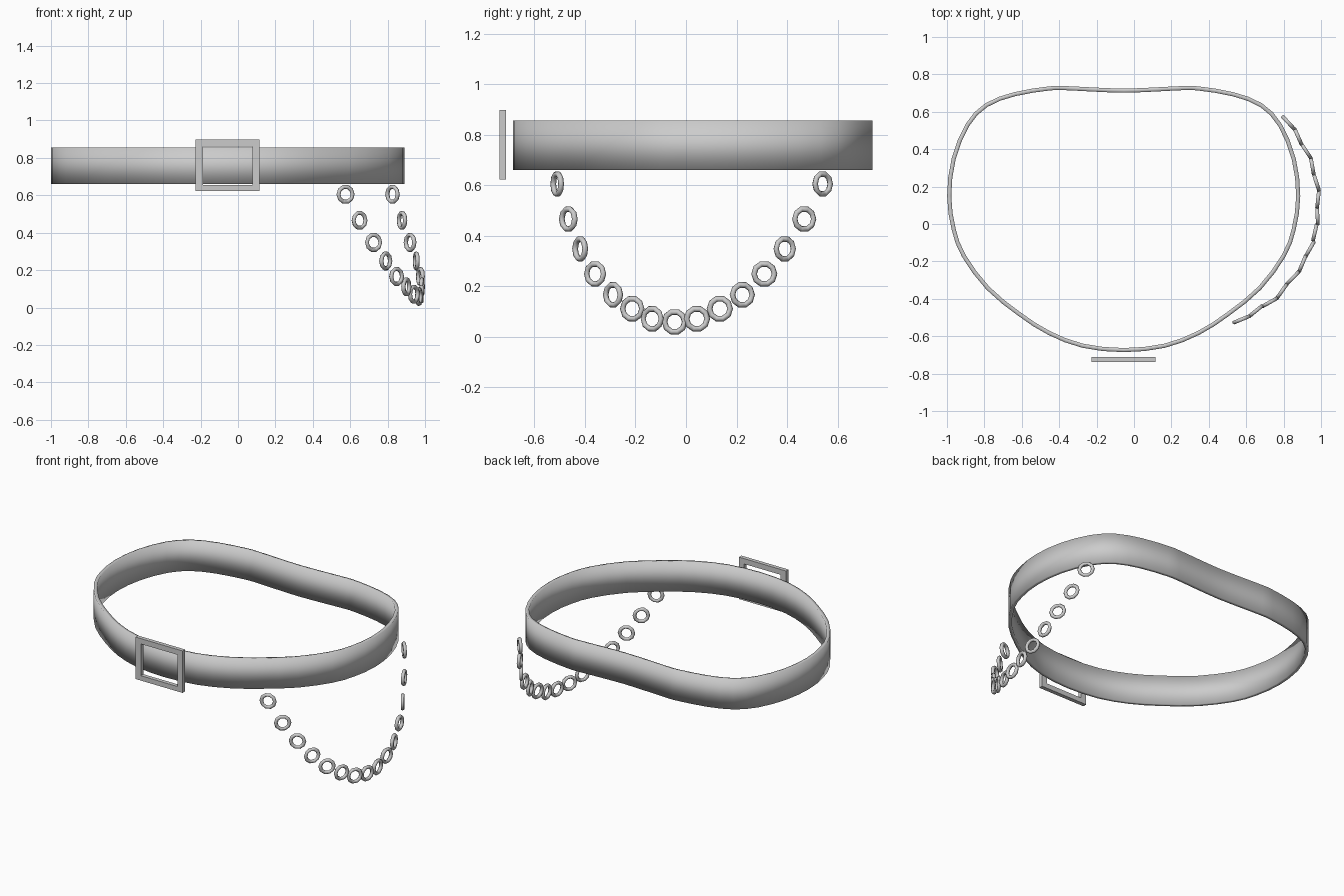
import bpy, bmesh, math
from mathutils import Vector

if "Cube" in bpy.data.objects:
    bpy.data.objects.remove(bpy.data.objects["Cube"])

steel = bpy.data.materials.new("grey")
steel.diffuse_color = (0.6, 0.6, 0.6, 1)
steel.use_nodes = True
steel.node_tree.nodes["Principled BSDF"].inputs["Base Color"].default_value = steel.diffuse_color


def add_object(name, bm, smooth):
    bmesh.ops.recalc_face_normals(bm, faces=bm.faces)
    for f in bm.faces:
        f.smooth = smooth
    mesh = bpy.data.meshes.new(name)
    bm.to_mesh(mesh)
    bm.free()
    mesh.materials.append(steel)
    ob = bpy.data.objects.new(name, mesh)
    bpy.context.collection.objects.link(ob)
    return ob


def loft_loops(bm, loops):
    """Bridge a closed series of closed loops."""
    rows = [[bm.verts.new(p) for p in loop] for loop in loops]
    n = len(rows[0])
    for a, b in zip(rows, rows[1:] + rows[:1]):
        for i in range(n):
            j = (i + 1) % n
            bm.faces.new((a[i], a[j], b[j], b[i]))


def smooth_loop(pts, steps):
    """Closed Catmull-Rom curve through the points."""
    out, n = [], len(pts)
    for i in range(n):
        p0, p1, p2, p3 = (pts[(i + k) % n] for k in (-1, 0, 1, 2))
        for s in range(steps):
            t = s / steps
            out.append(0.5 * (2 * p1 + (p2 - p0) * t
                              + (2 * p0 - 5 * p1 + 4 * p2 - p3) * t * t
                              + (3 * p1 - p0 - 3 * p2 + p3) * t ** 3))
    return out


# Belt: kidney-shaped half outline mirrored about its own centre line
CX = -0.055
half = [(0, -0.685), (0.22, -0.662), (0.405, -0.592), (0.565, -0.49),
        (0.735, -0.35), (0.865, -0.175), (0.92, -0.03), (0.944, 0.15),
        (0.92, 0.35), (0.845, 0.535), (0.74, 0.645), (0.585, 0.705),
        (0.405, 0.735), (0.325, 0.738), (0.165, 0.73), (0, 0.724)]
pts = [Vector((CX + x, y)) for x, y in half]
pts += [Vector((CX - x, y)) for x, y in half[-2:0:-1]]
outer = smooth_loop(pts, 2)
inner = []
for i, p in enumerate(outer):
    t = (outer[(i + 1) % len(outer)] - outer[i - 1]).normalized()
    inner.append(p + Vector((-t.y, t.x)) * 0.022)
bm = bmesh.new()
loft_loops(bm, [[(p.x, p.y, z) for p in loop] for loop, z in
                ((outer, 0.66), (outer, 0.856), (inner, 0.856), (inner, 0.66))])
add_object("belt", bm, True)


# Buckle: rectangular frame in front of the belt
def rect(x0, x1, z0, z1, y):
    return [(x0, y, z0), (x1, y, z0), (x1, y, z1), (x0, y, z1)]


big, hole = (-0.227, 0.115, 0.622, 0.897), (-0.187, 0.077, 0.654, 0.862)
bm = bmesh.new()
loft_loops(bm, [rect(*big, -0.738), rect(*big, -0.712),
                rect(*hole, -0.712), rect(*hole, -0.738)])
add_object("buckle", bm, False)

# Hanging chain: upright rings following a sagging path, twisted alternately
path = [Vector(p) for p in (
    (0.575, -0.51, 0.605), (0.65, -0.466, 0.466), (0.725, -0.419, 0.348),
    (0.79, -0.36, 0.249), (0.848, -0.289, 0.166), (0.90, -0.213, 0.111),
    (0.94, -0.134, 0.071), (0.967, -0.045, 0.059), (0.981, 0.043, 0.071),
    (0.984, 0.134, 0.111), (0.975, 0.223, 0.166), (0.953, 0.31, 0.249),
    (0.92, 0.391, 0.348), (0.877, 0.468, 0.466), (0.826, 0.541, 0.605))]
MAJOR, MINOR, SIDES, TUBE = 0.041, 0.0115, 10, 6
last = len(path) - 1
for i, c in enumerate(path):
    d = path[min(i + 1, last)] - path[max(i - 1, 0)]
    side = (i > last / 2) - (i < last / 2)
    a = math.atan2(d.y, d.x) + math.radians(8) * side * (-1) ** i
    along = Vector((math.cos(a), math.sin(a), 0))
    across = Vector((-math.sin(a), math.cos(a), 0))
    loops = []
    for k in range(SIDES):
        u = math.tau * k / SIDES
        radial = along * math.cos(u) + Vector((0, 0, math.sin(u)))
        loops.append([c + radial * (MAJOR + MINOR * math.cos(v))
                      + across * MINOR * math.sin(v)
                      for v in (math.tau * m / TUBE for m in range(TUBE))])
    bm = bmesh.new()
    loft_loops(bm, loops)
    add_object(f"chain_ring_{i + 1}", bm, True)
